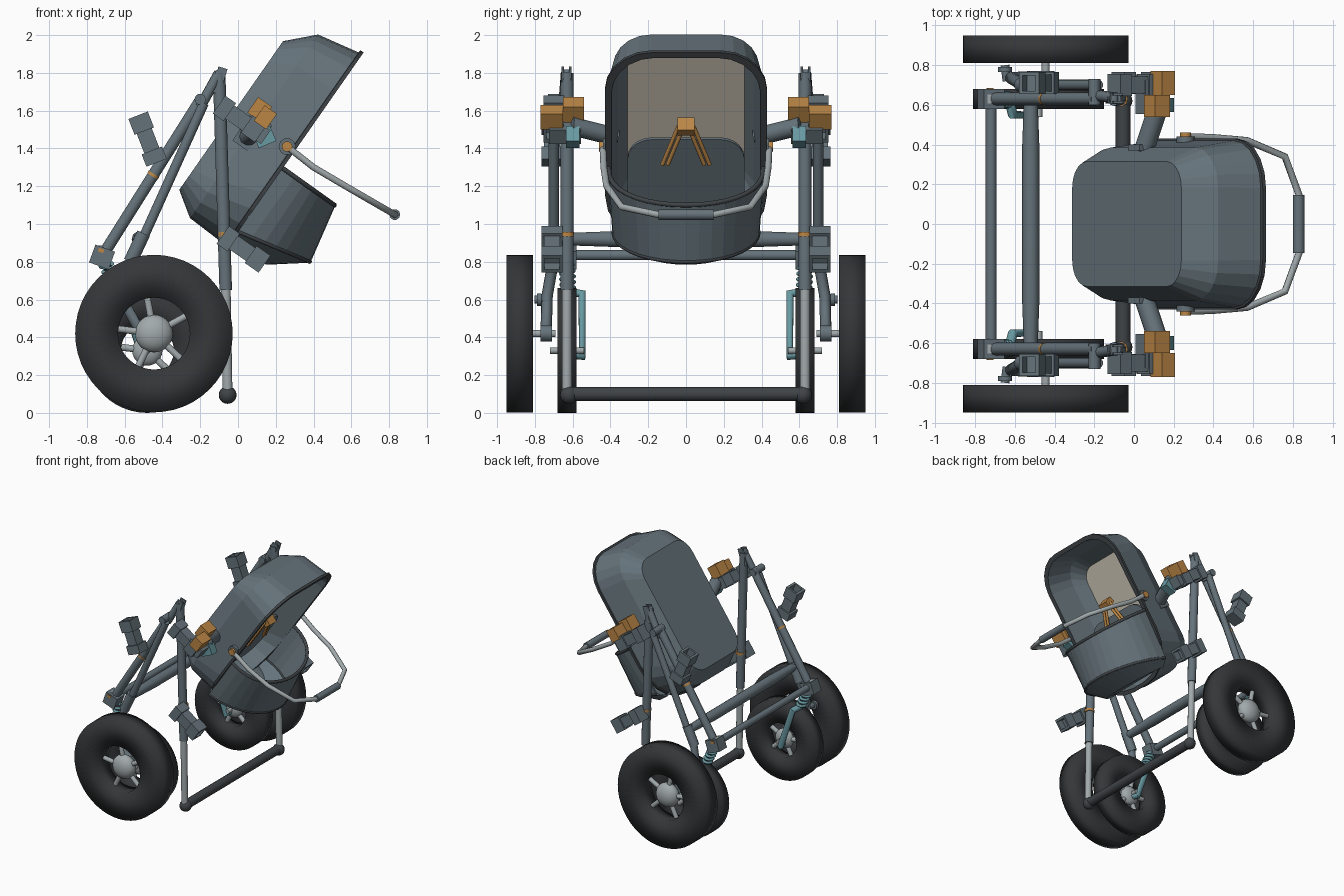
import bpy, bmesh, math
from mathutils import Vector

cube = bpy.data.objects.get("Cube")
if cube:
    bpy.data.objects.remove(cube)


def material(name, rgb):
    m = bpy.data.materials.new(name)
    m.use_nodes = True
    m.diffuse_color = (*rgb, 1)
    m.node_tree.nodes["Principled BSDF"].inputs["Base Color"].default_value = (*rgb, 1)
    return m


SLATE = material("slate grey", (.13, .17, .195))
DARK = material("charcoal trim", (.05, .057, .063))
TYRE = material("tyre black", (.035, .037, .04))
METAL = material("light metal", (.36, .4, .41))
ORANGE = material("orange", (.5, .24, .06))
TEAL = material("teal", (.14, .32, .36))
CREAM = material("cream liner", (.58, .54, .44))


def finish(bm, name, mats, angle=None):
    bmesh.ops.recalc_face_normals(bm, faces=bm.faces)
    me = bpy.data.meshes.new(name)
    bm.to_mesh(me)
    bm.free()
    ob = bpy.data.objects.new(name, me)
    bpy.context.collection.objects.link(ob)
    for m in mats:
        me.materials.append(m)
    if angle:
        select(ob)
        bpy.ops.object.shade_smooth_by_angle(angle=math.radians(angle))
    return ob


def select(ob):
    bpy.ops.object.select_all(action='DESELECT')
    ob.select_set(True)
    bpy.context.view_layer.objects.active = ob


def loft(name, rings, mats, bands=None, loop=False, caps=True, closed=True, angle=None):
    """Skin rings of points; bands gives the material of each band and then the last cap."""
    bm = bmesh.new()
    vs = [[bm.verts.new(p) for p in r] for r in rings]
    n = len(vs[0])
    for i in range(len(vs) if loop else len(vs) - 1):
        a, b = vs[i], vs[(i + 1) % len(vs)]
        for k in range(n if closed else n - 1):
            f = bm.faces.new((a[k], a[(k + 1) % n], b[(k + 1) % n], b[k]))
            f.material_index = bands[i] if bands else 0
    if caps:
        bm.faces.new(vs[0])
        bm.faces.new(vs[-1]).material_index = bands[-1] if bands else 0
    return finish(bm, name, mats, angle)


def tube(name, pts, r, mat, radii=None):
    cu = bpy.data.curves.new(name, 'CURVE')
    cu.dimensions = '3D'
    cu.bevel_depth, cu.bevel_resolution, cu.use_fill_caps = r, 3, True
    sp = cu.splines.new('POLY')
    sp.points.add(len(pts) - 1)
    for i, p in enumerate(pts):
        sp.points[i].co = (*p, 1)
        sp.points[i].radius = radii[i] if radii else 1
    ob = bpy.data.objects.new(name, cu)
    bpy.context.collection.objects.link(ob)
    cu.materials.append(mat)
    select(ob)
    bpy.ops.object.convert(target='MESH')
    bpy.ops.object.shade_smooth_by_angle(angle=math.radians(50))


def box(name, c, size, mat, tilt=0):
    bm = bmesh.new()
    bmesh.ops.create_cube(bm, size=1)
    bmesh.ops.scale(bm, vec=size, verts=bm.verts)
    ob = finish(bm, name, [mat])
    ob.location, ob.rotation_euler = c, (0, tilt, 0)


def ball(name, c, r, mat, flat=1):
    bm = bmesh.new()
    bmesh.ops.create_uvsphere(bm, u_segments=20, v_segments=12, radius=r)
    bmesh.ops.scale(bm, vec=(1, flat, 1), verts=bm.verts)
    finish(bm, name, [mat], 60).location = c


def wheel(name, c, r, hole, half, hub):
    x, y, z = c
    prof = [(hole, -half * .9), (r, -half), (r, half), (hole, half * .9)]
    rings = [[(x + a * math.cos(t), y + b, z + a * math.sin(t)) for a, b in prof]
             for t in (math.tau * i / 48 for i in range(48))]
    loft(name + "_tyre", rings, [TYRE], loop=True, caps=False, angle=180)
    ball(name + "_hub", c, hub, METAL, half / hub * .95)
    for i in range(5):
        t = math.tau * i / 5 + .5
        tube(name + "_spoke", [c, (x + hole * 1.03 * math.cos(t), y, z + hole * 1.03 * math.sin(t))],
             .019, METAL)


def clamp(name, c, tilt, y):
    """Clamp lying in the xz plane with a square socket at its far end."""
    d = Vector((math.cos(tilt), 0, -math.sin(tilt)))
    n = Vector((math.sin(tilt), 0, math.cos(tilt)))
    c = Vector((c[0], y, c[1]))
    box(name + "_body", c - d * .02, (.17, .085, .085), SLATE, tilt)
    box(name + "_head", c - d * .1, (.07, .11, .115), SLATE, tilt)
    box(name + "_plate", c + d * .06, (.03, .11, .11), SLATE, tilt)
    for k in (-1, 1):
        box(name + "_jaw", c + d * .1 + n * k * .045, (.07, .11, .02), SLATE, tilt)
        box(name + "_cheek", c + d * .1 + Vector((0, k * .047, 0)), (.07, .016, .09), SLATE, tilt)


# Pod frame: u runs along the pod, d is depth out of its base
def pod(u, d, y):
    e = d - .919
    return (.5725 * u + .82 * e, y, .82 * u - .5725 * e)


def rounded(u0, u1, w, d, r0, r1, seg=5):
    pts = []
    for cu, cy, r, start in ((u1 - r1, w - r1, r1, 0), (u0 + r0, w - r0, r0, 90),
                             (u0 + r0, r0 - w, r0, 180), (u1 - r1, r1 - w, r1, 270)):
        for k in range(seg + 1):
            t = math.radians(start + 90 * k / seg)
            pts.append(pod(cu + r * math.cos(t), d, cy + r * math.sin(t)))
    return pts


# Main pod shell with liner, rim and lower panel
loft("pod_shell", [rounded(.79, 1.75, .315, -.012, .13, .13),
                   rounded(.7, 1.885, .385, .12, .24, .2),
                   rounded(.69, 1.93, .42, .35, .34, .24),
                   rounded(.68, 1.945, .43, .352, .35, .25),
                   rounded(.68, 1.945, .43, .372, .35, .25),
                   rounded(.71, 1.91, .395, .372, .33, .23),
                   rounded(.73, 1.86, .36, .14, .22, .18),
                   rounded(.82, 1.76, .31, .03, .12, .12)],
     [SLATE, DARK, CREAM], [0, 0, 1, 1, 1, 0, 0, 2])
loft("pod_lower_panel", [rounded(.82, 1.305, .31, d, .16, .13) for d in (.24, .26)], [SLATE])


# Leg cover on the lower rim
def cover_section(a, f, w, power, n=18):
    out = []
    for i in range(n + 1):
        t = math.pi * i / n
        s = math.sin(t) ** power if 0 < i < n else 0
        out.append((a[0] + (f[0] - a[0]) * s, w * math.cos(t), a[1] + (f[1] - a[1]) * s))
    return out


top = cover_section((.23, 1.3), (.51, 1.1), .41, .8)
low = cover_section((0, .96), (.38, .8), .385, .95)
floor = cover_section((-.04, .93), (.15, .79), .31, .95)
under = cover_section((-.06, .96), (-.03, .93), .28, 1)
cover = loft("leg_cover", [top, low, floor, under], [SLATE], caps=False, closed=False)
mod = cover.modifiers.new("thickness", 'SOLIDIFY')
mod.thickness, mod.offset = .012, 0
tube("cover_top_trim", top, .013, DARK)
tube("cover_low_trim", low, .011, DARK)

# Harness
apex = Vector(pod(1.407, .285, 0))
box("harness_buckle", apex, (.05, .09, .08), ORANGE, -.6)
for s in (1, -1):
    for k in (0, .028):
        tube("harness_strap", [apex + Vector((0, s * (.04 - k), 0)), pod(1.174, .305, s * (.125 - k))],
             .011, ORANGE)

# Swing handle
half = [(.26, .44, 1.41), (.4, .435, 1.3), (.57, .42, 1.2), (.76, .34, 1.09), (.83, .15, 1.05)]
tube("handle_bar", half + [(x, -y, z) for x, y, z in reversed(half)], .018, METAL)
tube("handle_grip", [(.83, -.145, 1.05), (.83, .145, 1.05)], .029, SLATE)

# Cross members
tube("front_foot_bar", [(-.055, -.6, .1), (-.055, .6, .1)], .038, DARK)
tube("rear_cross_bar", [(-.72, -.62, .835), (-.72, .62, .835)], .028, SLATE)
tube("middle_cross_bar", [(-.52, y, .92) for y in (-.69, -.4, .4, .69)], .043, SLATE, [.75, 1, 1, .75])

for s in (1, -1):
    # Wheels and axles
    wheel("outer_wheel", (-.445, s * .88, .42), .417, .19, .07, .1)
    wheel("inner_wheel", (-.48, s * .63, .33), .33, .14, .05, .08)
    tube("axle", [(-.445, s * .69, .42), (-.445, s * .88, .42)], .02, METAL)
    tube("inner_axle", [(-.48, s * .54, .33), (-.48, s * .72, .33)], .018, METAL)

    # Upright leg with sliding lower section
    tube("leg_upper", [(-.1, s * .63, 1.8), (-.065, s * .63, .65)], .035, SLATE)
    tube("leg_lower", [(-.065, s * .63, .67), (-.055, s * .63, .1)], .027, METAL)
    ball("foot", (-.055, s * .62, .095), .047, DARK)
    tube("leg_ring", [(-.07, s * .63, .957), (-.07, s * .63, .935)], .039, ORANGE)
    for k in (-.02, .02):
        box("apex_plate", (-.1, s * (.633 + k), 1.76), (.05, .012, .14), SLATE, .3)
    tube("apex_pin", [(-.1, s * .605, 1.8), (-.1, s * .66, 1.8)], .02, SLATE)

    # Sloping struts
    tube("apex_link", [(-.1, s * .635, 1.8), (-.2, s * .65, 1.62)], .028, SLATE)
    tube("rear_strut", [(-.19, s * .63, 1.67), (-.7, s * .63, .86)], .032, SLATE)
    tube("wheel_strut", [(-.18, s * .7, 1.64), (-.5, s * .7, .93)], .027, SLATE)
    tube("strut_joint", [(-.2, s * .6, 1.66), (-.2, s * .73, 1.66)], .03, SLATE)
    tube("strut_sleeve", [(-.5, s * .7, .95), (-.57, s * .7, .8)], .038, SLATE)
    tube("strut_ring", [(-.445, s * .63, 1.265), (-.453, s * .63, 1.252)], .034, ORANGE)
    tube("wheel_arm", [(-.56, s * .7, .82), (-.62, s * .735, .62), (-.53, s * .74, .45),
                       (-.445, s * .74, .42)], .03, SLATE)
    tube("arm_pin", [(-.64, s * .72, .6), (-.65, s * .8, .6)], .022, SLATE)
    tube("arm_knob", [(-.65, s * .765, .6), (-.65, s * .79, .6)], .035, SLATE)
    tube("axle_collar", [(-.445, s * .71, .42), (-.445, s * .77, .42)], .045, SLATE)

    # Rear corner block and suspension
    box("corner_block", (-.72, s * .63, .825), (.11, .1, .1), SLATE, .35)
    tube("corner_bolt", [(-.73, s * .63, .82), (-.73, s * .63, .885)], .024, METAL)
    box("corner_latch", (-.725, s * .672, .86), (.03, .025, .02), ORANGE, .35)
    a, b = Vector((-.7, s * .63, .79)), Vector((-.63, s * .625, .64))
    coil = []
    for i in range(61):
        t = math.tau * i / 12
        coil.append(a.lerp(b, i / 60) + Vector((.034 * math.cos(t), .034 * math.sin(t), 0)))
    tube("suspension_coil", coil, .011, TEAL)
    tube("suspension_core", [a, b], .022, DARK)
    tube("suspension_rod", [b, (-.61, s * .55, .63), (-.5, s * .55, .3), (-.49, s * .6, .31)], .025, TEAL)

    # Clamps along the frame
    clamp("upper_clamp", (.01, 1.555), .61, s * .7)
    clamp("lower_clamp", (.03, .865), .61, s * .71)
    clamp("rear_clamp", (-.48, 1.45), 1.2 - math.pi, s * .71)

    # Pod mounting arm and latch
    tube("pod_arm", [(.05, s * .37, 1.46), (.13, s * .61, 1.52)], .05, SLATE)
    box("pod_arm_pad", (.04, s * .385, 1.455), (.1, .03, .1), SLATE, .61)
    box("arm_carrier", (.09, s * .64, 1.5), (.14, .17, .09), SLATE, .61)
    box("latch_inner", (.115, s * .595, 1.605), (.09, .11, .1), ORANGE, .61)
    box("latch_outer", (.145, s * .71, 1.565), (.08, .12, .1), ORANGE, .61)
    box("latch_tab", (.14, s * .6, 1.46), (.1, .07, .085), TEAL, -.4)
    tube("handle_pivot", [(.26, s * .4, 1.41), (.26, s * .44, 1.41)], .045, SLATE)
    tube("pivot_cap", [(.26, s * .435, 1.41), (.26, s * .46, 1.41)], .028, ORANGE)
